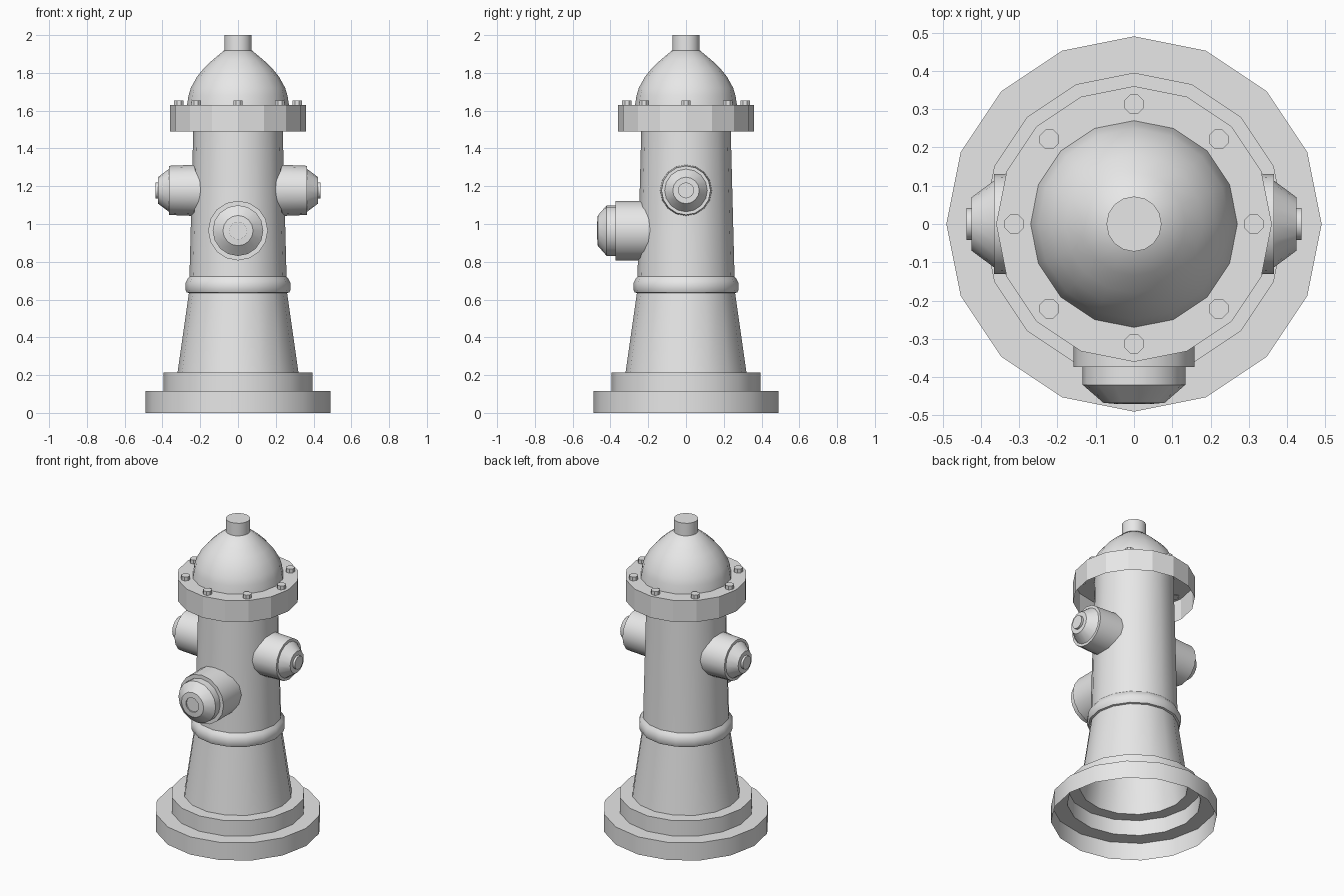
import bpy, bmesh, math
from mathutils import Matrix

if "Cube" in bpy.data.objects:
    bpy.data.objects.remove(bpy.data.objects["Cube"])

iron = bpy.data.materials.new("grey cast iron")
iron.diffuse_color = (0.8, 0.8, 0.8, 1)
iron.use_nodes = True
iron.node_tree.nodes["Principled BSDF"].inputs["Base Color"].default_value = iron.diffuse_color


def lathe(name, profile, sides=16, matrix=None, smooth=True, cap=True, turn=0.0):
    """Spin (radius, height) points round z; cap closes the last ring."""
    bm = bmesh.new()
    rings = []
    for r, z in profile:
        angles = [turn + 2 * math.pi * i / sides for i in range(sides)]
        rings.append([bm.verts.new((r * math.cos(a), r * math.sin(a), z)) for a in angles])
    for low, high in zip(rings, rings[1:]):
        for i in range(sides):
            j = (i + 1) % sides
            bm.faces.new((low[i], low[j], high[j], high[i]))
    if cap:
        bm.faces.new(rings[-1])
    if matrix:
        bm.transform(matrix)
    mesh = bpy.data.meshes.new(name)
    bm.to_mesh(mesh)
    bm.free()
    mesh.materials.append(iron)
    obj = bpy.data.objects.new(name, mesh)
    bpy.context.collection.objects.link(obj)
    if smooth:
        bpy.ops.object.select_all(action='DESELECT')
        obj.select_set(True)
        bpy.context.view_layer.objects.active = obj
        bpy.ops.object.shade_smooth_by_angle(angle=math.radians(35))
    return obj


# Stepped foot, open underneath, with the flared pedestal
lathe("base", [(0.49, 0), (0.49, 0.115), (0.395, 0.115), (0.395, 0.215),
               (0.32, 0.215), (0.26, 0.635)], cap=False)

# Barrel with its rounded lower collar
lathe("barrel", [(0.26, 0.635), (0.272, 0.638), (0.279, 0.655), (0.279, 0.685),
                 (0.27, 0.705), (0.257, 0.722), (0.237, 1.49), (0.235, 1.63)], cap=False)

# Flange skirt, open underneath
lathe("flange", [(0.36, 1.49), (0.36, 1.63), (0.23, 1.63)], smooth=False, cap=False)

# Bonnet dome and operating nut
lathe("bonnet", [(0.27, 1.63), (0.262, 1.68), (0.25, 1.72), (0.217, 1.78),
                 (0.18, 1.825), (0.135, 1.868), (0.075, 1.918), (0.03, 1.925)])
lathe("top_nut", [(0.072, 1.90), (0.072, 2.0)])

# Ring of flange bolts
for k in range(8):
    a = k * math.pi / 4
    place = Matrix.Translation((0.313 * math.cos(a), 0.313 * math.sin(a), 0))
    lathe("flange_bolt", [(0.027, 1.625), (0.027, 1.655)], sides=8, matrix=place,
          smooth=False, turn=math.pi / 8)

# Side hose outlets
for side, label in ((1, "right_outlet"), (-1, "left_outlet")):
    place = Matrix.Translation((0, 0, 1.178)) @ Matrix.Rotation(side * math.pi / 2, 4, 'Y')
    lathe(label, [(0.138, 0.17), (0.130, 0.366), (0.113, 0.366), (0.07, 0.424),
                  (0.042, 0.424), (0.042, 0.438)], matrix=place)

# Large front outlet
place = Matrix.Translation((0, 0, 0.965)) @ Matrix.Rotation(math.pi / 2, 4, 'X')
lathe("front_outlet", [(0.158, 0.17), (0.158, 0.374), (0.134, 0.374), (0.134, 0.42),
                       (0.08, 0.467), (0.046, 0.470), (0.046, 0.462)], matrix=place)
